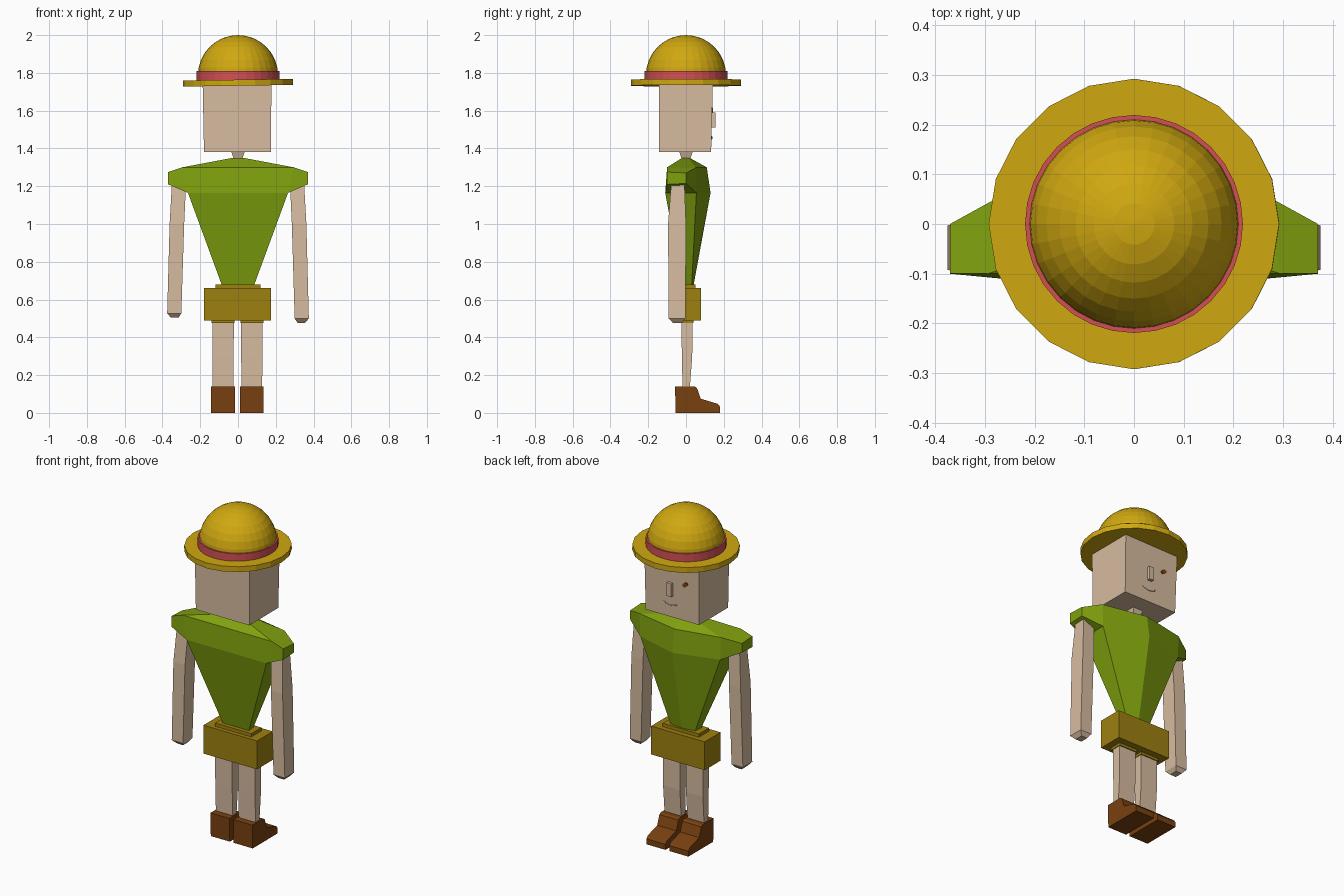
import bpy, bmesh, math
from mathutils import Matrix, Vector

if "Cube" in bpy.data.objects:
    bpy.data.objects.remove(bpy.data.objects["Cube"], do_unlink=True)


def material(name, red, green, blue):
    """Make a flat material from display colour values."""
    linear = [((c / 255 + 0.055) / 1.055) ** 2.4 for c in (red, green, blue)]
    mat = bpy.data.materials.new(name)
    mat.use_nodes = True
    mat.diffuse_color = (*linear, 1)
    bsdf = mat.node_tree.nodes["Principled BSDF"]
    bsdf.inputs["Base Color"].default_value = (*linear, 1)
    bsdf.inputs["Roughness"].default_value = 0.9
    return mat


skin = material("skin", 215, 188, 160)
green = material("green cloth", 128, 161, 14)
straw = material("yellow straw", 208, 168, 16)
ochre = material("ochre cloth", 158, 128, 16)
brown = material("brown leather", 122, 65, 16)
red = material("red ribbon", 212, 80, 85)


def finish(name, bm, mat):
    bmesh.ops.recalc_face_normals(bm, faces=bm.faces)
    mesh = bpy.data.meshes.new(name)
    bm.to_mesh(mesh)
    bm.free()
    mesh.materials.append(mat)
    obj = bpy.data.objects.new(name, mesh)
    bpy.context.collection.objects.link(obj)
    return obj


def bridge(bm, lower, upper, skip=()):
    count = len(lower)
    for i in range(count):
        if i not in skip:
            j = (i + 1) % count
            bm.faces.new((lower[i], lower[j], upper[j], upper[i]))


def loft(name, rings, mat):
    """Join closed rings of points and cap both ends."""
    bm = bmesh.new()
    loops = [[bm.verts.new(p) for p in ring] for ring in rings]
    for lower, upper in zip(loops, loops[1:]):
        bridge(bm, lower, upper)
    bm.faces.new(loops[0])
    bm.faces.new(loops[-1])
    return finish(name, bm, mat)


def rect(x0, x1, y0, y1, z):
    return [(x0, y0, z), (x1, y0, z), (x1, y1, z), (x0, y1, z)]


def box(name, x, y, z, mat):
    return loft(name, [rect(*x, *y, h) for h in z], mat)


def disc(name, radius, sides, z0, z1, mat, tilt=0):
    bm = bmesh.new()
    place = Matrix.Translation((0, 0, (z0 + z1) / 2)) @ Matrix.Rotation(tilt, 4, "Y")
    bmesh.ops.create_cone(bm, cap_ends=True, segments=sides, radius1=radius,
                          radius2=radius, depth=z1 - z0, matrix=place)
    return finish(name, bm, mat)


# Hat: brim, ribbon and half-sphere crown
disc("hat_brim", 0.292, 20, 1.732, 1.764, straw, -0.015)
disc("hat_ribbon", 0.219, 32, 1.76, 1.81, red)
bm = bmesh.new()
bmesh.ops.create_uvsphere(bm, u_segments=32, v_segments=16, radius=0.212,
                          matrix=Matrix.Translation((0, 0, 1.788)))
low = [v for v in bm.verts if v.co.z < 1.77]
bmesh.ops.delete(bm, geom=low, context="VERTS")
finish("hat_crown", bm, straw)

# Head and face
loft("head", [rect(-0.18, 0.174, -0.142, 0.133, 1.38),
              rect(-0.187, 0.177, -0.143, 0.142, 1.74)], skin)
box("nose", (-0.01, 0.02), (0.12, 0.155), (1.51, 1.59), skin)
loft("neck", [rect(-0.018, 0.018, -0.018, 0.018, 1.33),
              rect(-0.036, 0.036, -0.036, 0.036, 1.385)], skin)

bm = bmesh.new()
place = (Matrix.Translation((-0.093, 0.139, 1.6)) @ Matrix.Rotation(0.6, 4, "Y")
         @ Matrix.Diagonal((1, 1, 0.6, 1)) @ Matrix.Rotation(math.pi / 2, 4, "X"))
bmesh.ops.create_cone(bm, cap_ends=True, segments=8, radius1=0.021,
                      radius2=0.021, depth=0.008, matrix=place)
finish("eye", bm, brown)

curve = bpy.data.curves.new("mouth", "CURVE")
curve.dimensions = "3D"
curve.bevel_depth = 0.003
curve.bevel_resolution = 0
spline = curve.splines.new("POLY")
spline.points.add(6)
for i, point in enumerate(spline.points):
    t = i / 3 - 1
    point.co = (0.008 + 0.045 * t, 0.136, 1.45 + 0.014 * t * t, 1)
curve.materials.append(skin)
bpy.context.collection.objects.link(bpy.data.objects.new("mouth", curve))


# Shirt: pentagonal rings with a chest ridge, shoulders pulled out of the sides
def shirt_ring(wide, back, side_x, side, ridge, z):
    return [(-wide, back, z), (wide, back, z), (side_x, side, z),
            (0, ridge, z), (-side_x, side, z)]


bm = bmesh.new()
waist, chest, upper, collar = [
    [bm.verts.new(p) for p in shirt_ring(*ring)] for ring in (
        (0.085, -0.02, 0.08, 0.03, 0.04, 0.675),
        (0.265, -0.11, 0.265, 0.055, 0.13, 1.165),
        (0.295, -0.1, 0.27, 0.055, 0.11, 1.3),
        (0.03, -0.02, 0.03, 0.015, 0.02, 1.35))]
bridge(bm, waist, chest)
bridge(bm, chest, upper, skip=(1, 4))
bridge(bm, upper, collar)
bm.faces.new(waist)
bm.faces.new(collar)
for side, back, front in ((1, 1, 2), (-1, 0, 4)):
    inner = [chest[back], chest[front], upper[front], upper[back]]
    outer = [bm.verts.new((side * 0.37, y, z)) for y, z in
             ((-0.1, 1.21), (0, 1.215), (0, 1.27), (-0.1, 1.275))]
    bridge(bm, inner, outer)
    bm.faces.new(outer)
finish("shirt", bm, green)

# Shorts with waistband
box("shorts", (-0.18, 0.175), (-0.07, 0.08), (0.49, 0.66), ochre)
box("waistband", (-0.12, 0.12), (-0.045, 0.05), (0.65, 0.68), ochre)

# Limbs, with the model's own left on +x
shoe_profile = [(-0.055, 0), (0.18, 0), (0.18, 0.033), (0.168, 0.048),
                (0.078, 0.075), (0.058, 0.132), (0.045, 0.14), (-0.058, 0.14)]
for name, side, drop in (("left", 1, 0), ("right", -1, 0.027)):
    def limb_ring(x0, x1, y0, y1, z):
        return rect(side * x0, side * x1, y0, y1, z)

    loft(name + "_arm", [
        limb_ring(0.315, 0.355, -0.07, -0.02, 0.477 + drop),
        limb_ring(0.3, 0.375, -0.092, -0.003, 0.5 + drop),
        limb_ring(0.285, 0.362, -0.095, 0, 1.0),
        limb_ring(0.275, 0.35, -0.078, -0.008, 1.215)], skin)

    middle = side * 0.076 - 0.003
    box(name + "_cuff", (middle - 0.061, middle + 0.061), (-0.035, 0.04),
        (0.475, 0.495), ochre)
    loft(name + "_leg", [
        rect(middle - 0.055, middle + 0.055, -0.018, 0.02, 0.13),
        rect(middle - 0.056, middle + 0.056, -0.022, 0.033, 0.3),
        rect(middle - 0.057, middle + 0.057, -0.024, 0.034, 0.48)], skin)
    loft(name + "_shoe", [[(middle + dx, y, z) for y, z in shoe_profile]
                          for dx in (-0.063, 0.063)], brown)
